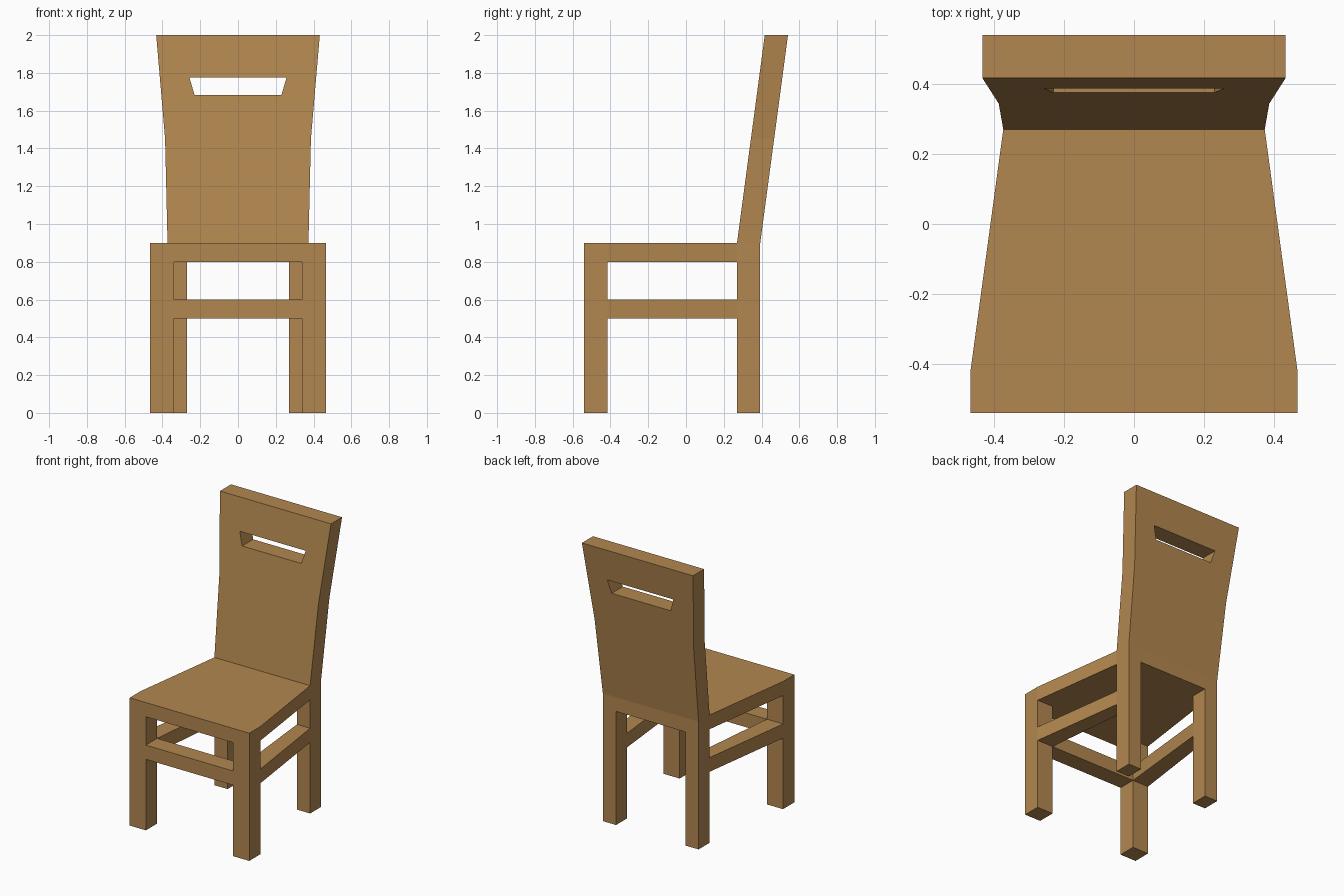
import bpy, bmesh

cube = bpy.data.objects.get("Cube")
if cube:
    bpy.data.objects.remove(cube, do_unlink=True)

wood = bpy.data.materials.new("warm_wood")
wood.use_nodes = True
colour = (0.45, 0.245, 0.08, 1)
wood.diffuse_color = colour
wood.node_tree.nodes["Principled BSDF"].inputs["Base Color"].default_value = colour

# Key measurements
FRONT, FRONT_IN, BACK_IN, BACK = -0.54, -0.415, 0.27, 0.393
FRONT_W, FRONT_GAP = 0.466, 0.34
BACK_W, BACK_GAP = 0.373, 0.27
SEAT_LOW, SEAT_TOP, TOP = 0.8, 0.9, 2.0


def prism(name, outline, start, depth, axis="z"):
    """Extrude a flat outline along z (outline in xy) or y (outline in xz)."""
    bm = bmesh.new()
    if axis == "z":
        points = [(a, b, start) for a, b in outline]
        move = (0, 0, depth)
    else:
        points = [(a, start, b) for a, b in outline]
        move = (0, depth, 0)
    face = bm.faces.new([bm.verts.new(p) for p in points])
    extruded = bmesh.ops.extrude_face_region(bm, geom=[face], use_keep_orig=True)
    new_verts = [v for v in extruded["geom"] if isinstance(v, bmesh.types.BMVert)]
    bmesh.ops.translate(bm, verts=new_verts, vec=move)
    bmesh.ops.recalc_face_normals(bm, faces=bm.faces)
    mesh = bpy.data.meshes.new(name)
    bm.to_mesh(mesh)
    bm.free()
    mesh.materials.append(wood)
    obj = bpy.data.objects.new(name, mesh)
    bpy.context.collection.objects.link(obj)
    return obj


def mirrored(half):
    """Close a right-hand half outline by mirroring it across x = 0."""
    return half + [(-x, y) for x, y in reversed(half)]


def rectangle(x0, x1, y0, y1):
    return [(x0, y0), (x1, y0), (x1, y1), (x0, y1)]


# Tapered seat
prism("seat", mirrored([(FRONT_W, FRONT), (FRONT_W, FRONT_IN),
                        (BACK_W, BACK_IN), (BACK_W, BACK)]),
      SEAT_LOW, SEAT_TOP - SEAT_LOW)

# Legs and side stretchers
for side, s in (("left", 1), ("right", -1)):
    prism(f"front_leg_{side}",
          rectangle(s * FRONT_GAP, s * FRONT_W, FRONT, FRONT_IN), 0, SEAT_LOW)
    prism(f"back_leg_{side}",
          rectangle(s * BACK_GAP, s * BACK_W, BACK_IN, BACK), 0, SEAT_LOW)
    prism(f"side_stretcher_{side}",
          [(s * FRONT_GAP, FRONT_IN), (s * FRONT_W, FRONT_IN),
           (s * BACK_W, BACK_IN), (s * BACK_GAP, BACK_IN)], 0.5, 0.1)

# Front stretcher
prism("front_stretcher", rectangle(-FRONT_GAP, FRONT_GAP, FRONT, FRONT_IN), 0.5, 0.1)

# Flared backrest, leaned backwards from the seat
backrest = prism("backrest", mirrored([(BACK_W, SEAT_TOP), (0.386, 1.45), (0.433, TOP)]),
                 BACK_IN, BACK - BACK_IN, "y")
lean = (0.54 - BACK) / (TOP - SEAT_TOP)
for v in backrest.data.vertices:
    v.co.y += (v.co.z - SEAT_TOP) * lean

# Hand slot cut straight through the backrest
cutter = prism("slot_cutter", mirrored([(0.23, 1.683), (0.257, 1.775)]), 0.1, 0.8, "y")
cutter.hide_render = True
cut = backrest.modifiers.new("hand_slot", "BOOLEAN")
cut.operation = "DIFFERENCE"
cut.solver = "EXACT"
cut.object = cutter
bpy.context.view_layer.objects.active = backrest
bpy.ops.object.modifier_apply(modifier=cut.name)
bpy.data.objects.remove(cutter, do_unlink=True)
